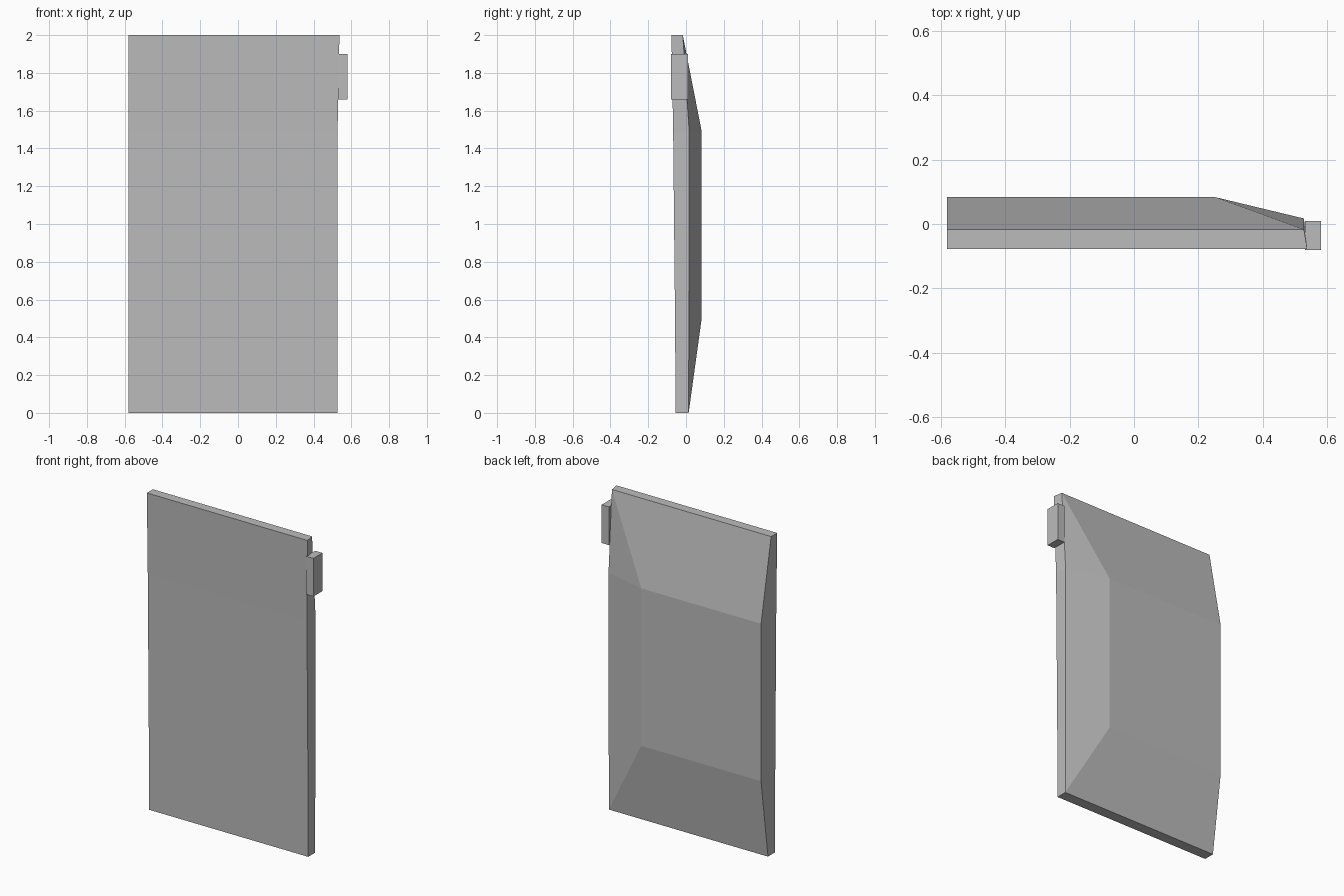
import bpy
import bmesh

old = bpy.data.objects.get("Cube")
if old:
    bpy.data.objects.remove(old)

grey = bpy.data.materials.new("plain_grey")
grey.use_nodes = True
color = (0.5, 0.5, 0.5, 1)
grey.diffuse_color = color
grey.node_tree.nodes["Principled BSDF"].inputs["Base Color"].default_value = color


def finish(name, bm):
    bmesh.ops.recalc_face_normals(bm, faces=bm.faces)
    mesh = bpy.data.meshes.new(name)
    bm.to_mesh(mesh)
    bm.free()
    mesh.materials.append(grey)
    obj = bpy.data.objects.new(name, mesh)
    bpy.context.collection.objects.link(obj)
    return obj


# Door panel: stacked levels, each running front-left, front-right,
# back-right, inner ridge, back-left; the ridge exists only mid-height
LEFT, RIDGE, RIGHT = -0.58, 0.253, 0.527
bm = bmesh.new()


def level(z, front, edge, back, right_front=RIGHT):
    points = [(LEFT, front), (right_front, front), (RIGHT, edge)]
    if back is not None:
        points += [(RIDGE, back), (LEFT, back)]
    else:
        points += [(LEFT, edge)]
    return [bm.verts.new((x, y, z)) for x, y in points]


bottom = level(0, -0.055, 0.014, None)
low = level(0.5, -0.058, 0.015, 0.083)
high = level(1.49, -0.068, 0.017, 0.083)
top = level(2, -0.077, -0.017, None, 0.537)

# End caps
bm.faces.new(bottom)
bm.faces.new(top)

# Middle band
for i in range(5):
    j = (i + 1) % 5
    bm.faces.new((low[i], low[j], high[j], high[i]))

# Tapered bands towards the top and bottom edges
for end, mid in ((bottom, low), (top, high)):
    for i in range(2):
        bm.faces.new((end[i], end[i + 1], mid[i + 1], mid[i]))
    bm.faces.new((end[2], mid[3], mid[2]))
    bm.faces.new((end[2], end[3], mid[4], mid[3]))
    bm.faces.new((end[3], end[0], mid[0], mid[4]))
finish("door_panel", bm)

# Latch block on the upper side edge
bm = bmesh.new()
bmesh.ops.create_cube(bm, size=1)
bmesh.ops.scale(bm, vec=(0.05, 0.09, 0.24), verts=bm.verts)
bmesh.ops.translate(bm, vec=(0.555, -0.035, 1.78), verts=bm.verts)
finish("latch_block", bm)
